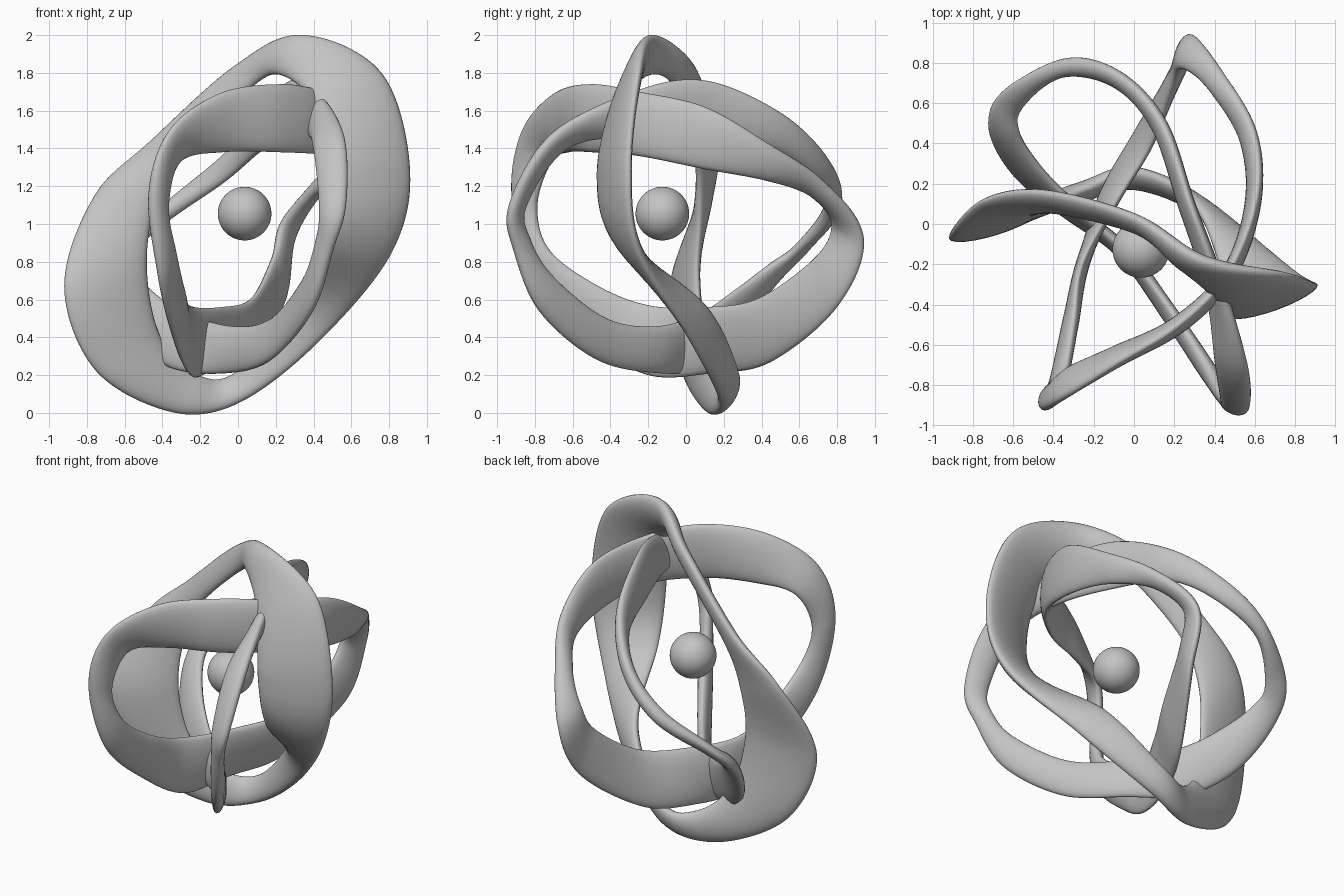
import bpy, bmesh, math
from mathutils import Vector

grey = bpy.data.materials.new("plain grey")
grey.diffuse_color = (0.55, 0.55, 0.55, 1)

# Each station: inner edge xyz, outer edge xyz, thickness
RING_A = [
    (.47, -.46, 1.25, .91, -.30, 1.30, .10), (.40, -.37, 1.63, .76, -.25, 1.80, .10),
    (.22, -.20, 1.79, .35, -.18, 2.00, .10), (.05, -.05, 1.71, -.01, .04, 1.84, .08),
    (-.31, .05, 1.36, -.46, .16, 1.44, .08), (-.45, .07, 1.06, -.76, .11, 1.15, .09),
    (-.48, .06, .72, -.92, -.07, .67, .10), (-.40, .10, .38, -.75, -.01, .22, .10),
    (-.21, .19, .20, -.33, .12, .00, .10), (.00, .27, .22, .03, .18, .07, .09),
    (.31, .09, .58, .46, .01, .41, .09), (.46, -.36, .91, .82, -.25, .86, .10),
]
RING_B = [
    (.43, -.86, 1.10, .57, -.92, 1.10, .08), (.40, -.65, 1.40, .56, -.70, 1.47, .09),
    (.37, -.30, 1.46, .42, -.28, 1.70, .09), (.24, .10, 1.45, .28, .10, 1.76, .08),
    (.11, .48, 1.38, .14, .50, 1.59, .08), (-.08, .69, 1.22, -.08, .74, 1.36, .08),
    (-.35, .74, 1.04, -.34, .81, 1.14, .09), (-.55, .58, .86, -.65, .66, .90, .07),
    (-.57, .45, .78, -.72, .48, .70, .08), (-.47, .28, .66, -.60, .26, .42, .09),
    (-.30, .10, .54, -.36, .06, .24, .08), (-.04, -.14, .46, -.06, -.14, .21, .08),
    (.18, -.42, .50, .17, -.47, .28, .08), (.36, -.70, .72, .38, -.77, .53, .09),
    (.42, -.83, .92, .49, -.90, .84, .08),
]
RING_C = [
    (-.38, -.79, 1.10, -.46, -.92, 1.15, .09), (-.31, -.71, 1.33, -.36, -.87, 1.49, .08),
    (-.08, -.62, 1.38, -.10, -.70, 1.69, .09), (.22, -.50, 1.38, .22, -.50, 1.74, .09),
    (.48, -.25, 1.36, .46, -.25, 1.70, .08), (.58, .10, 1.29, .60, .10, 1.62, .08),
    (.54, .42, 1.23, .60, .43, 1.43, .08), (.38, .66, 1.15, .46, .72, 1.23, .08),
    (.24, .77, 1.01, .29, .94, .92, .08), (.19, .69, .83, .23, .80, .56, .08),
    (.08, .39, .61, .01, .45, .27, .08), (-.09, .11, .56, -.16, .14, .21, .08),
    (-.26, -.20, .57, -.25, -.20, .20, .07), (-.30, -.48, .68, -.33, -.50, .38, .08),
    (-.34, -.73, .87, -.41, -.82, .70, .08),
]


def smooth_loop(rows, steps=14):
    """Closed Catmull-Rom interpolation of the stations."""
    n, out = len(rows), []
    for i in range(n):
        p0, p1, p2, p3 = (rows[(i + k) % n] for k in (-1, 0, 1, 2))
        for s in range(steps):
            t = s / steps
            out.append([.5 * (2 * b + (c - a) * t + (2*a - 5*b + 4*c - d) * t*t
                              + (3*b - a - 3*c + d) * t**3)
                        for a, b, c, d in zip(p0, p1, p2, p3)])
    return out


def ribbon_ring(name, rows, sides=24):
    """Sweep a lens-like elliptical section round the loop."""
    path = smooth_loop(rows)
    n = len(path)
    mids = [(Vector(p[:3]) + Vector(p[3:6])) / 2 for p in path]
    bm = bmesh.new()
    rings = []
    for i, p in enumerate(path):
        half = (Vector(p[3:6]) - Vector(p[:3])) / 2
        tangent = mids[(i + 1) % n] - mids[i - 1]
        side = tangent.cross(half).normalized() * p[6] / 2
        rings.append([bm.verts.new(mids[i] + half * math.cos(a) + side * math.sin(a))
                      for a in (2 * math.pi * k / sides for k in range(sides))])
    for i in range(n):
        r, q = rings[i], rings[(i + 1) % n]
        for k in range(sides):
            j = (k + 1) % sides
            bm.faces.new((r[k], r[j], q[j], q[k])).smooth = True
    bmesh.ops.recalc_face_normals(bm, faces=bm.faces)
    mesh = bpy.data.meshes.new(name)
    bm.to_mesh(mesh)
    bm.free()
    mesh.materials.append(grey)
    ob = bpy.data.objects.new(name, mesh)
    bpy.context.collection.objects.link(ob)


# Three interlocking ribbons
ribbon_ring("large_ring", RING_A)
ribbon_ring("right_ring", RING_B)
ribbon_ring("left_ring", RING_C)

# Central ball
bpy.ops.mesh.primitive_uv_sphere_add(segments=48, ring_count=24, radius=.142,
                                     location=(.035, -.125, 1.055))
ball = bpy.context.object
ball.name = "core_ball"
ball.data.materials.append(grey)
bpy.ops.object.shade_smooth()
